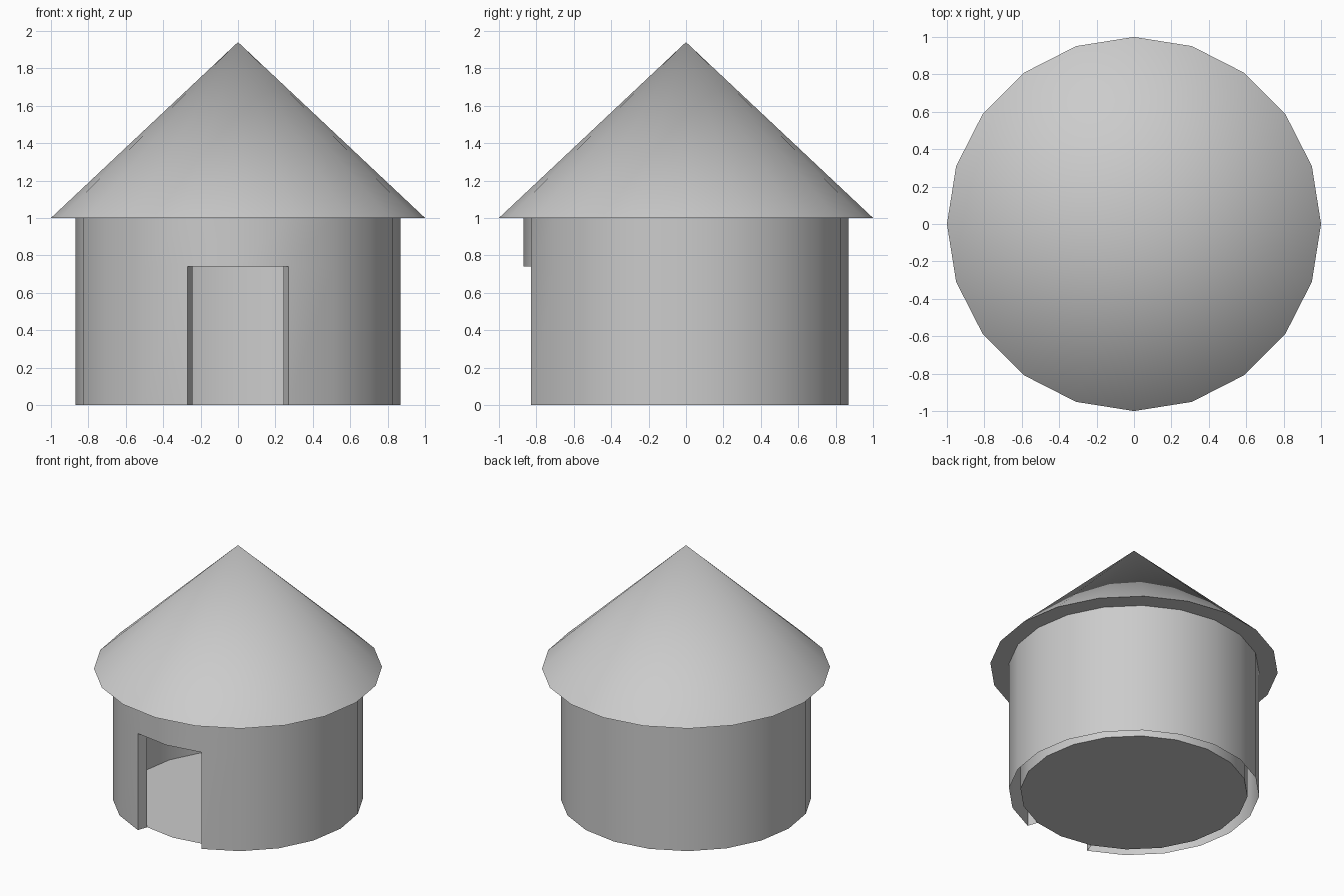
import bpy, bmesh, math

if "Cube" in bpy.data.objects:
    bpy.data.objects.remove(bpy.data.objects["Cube"])

N = 20            # sides of the hut
R_OUT, R_IN = 0.87, 0.79
DOOR_Z, WALL_Z, PEAK_Z = 0.74, 1.0, 1.94


def ring(bm, r, z):
    # index 0 points to the front (-y)
    return [bm.verts.new((r * math.sin(2 * math.pi * i / N),
                          -r * math.cos(2 * math.pi * i / N), z)) for i in range(N)]


def finish(bm, name):
    mesh = bpy.data.meshes.new(name)
    bm.to_mesh(mesh)
    bm.free()
    obj = bpy.data.objects.new(name, mesh)
    bpy.context.collection.objects.link(obj)
    bpy.ops.object.select_all(action='DESELECT')
    obj.select_set(True)
    bpy.context.view_layer.objects.active = obj
    bpy.ops.object.shade_smooth_by_angle(angle=math.radians(30))
    return obj


# Hollow double wall, doorway two segments wide at the front
bm = bmesh.new()
levels = (0, DOOR_Z, WALL_Z)
outer = [ring(bm, R_OUT, z) for z in levels]
inner = [ring(bm, R_IN, z) for z in levels]
door = (N - 1, 0)
for row in range(2):
    for i in range(N):
        if row == 0 and i in door:
            continue
        j = (i + 1) % N
        bm.faces.new((outer[row][i], outer[row][j], outer[row + 1][j], outer[row + 1][i]))
        bm.faces.new((inner[row][j], inner[row][i], inner[row + 1][i], inner[row + 1][j]))
# Lintel underside
for i in door:
    j = (i + 1) % N
    bm.faces.new((inner[1][i], inner[1][j], outer[1][j], outer[1][i]))
# Door jambs
a, b = 1, N - 1
bm.faces.new((inner[0][a], outer[0][a], outer[1][a], inner[1][a]))
bm.faces.new((outer[0][b], inner[0][b], inner[1][b], outer[1][b]))
finish(bm, "wall")

# Floor disc
bm = bmesh.new()
bm.faces.new(ring(bm, R_IN, 0))
finish(bm, "floor")

# Conical roof with overhang
bm = bmesh.new()
rim = ring(bm, 1.0, WALL_Z)
peak = bm.verts.new((0, 0, PEAK_Z))
for i in range(N):
    bm.faces.new((rim[i], rim[(i + 1) % N], peak))
bm.faces.new(rim[::-1])
finish(bm, "roof")
